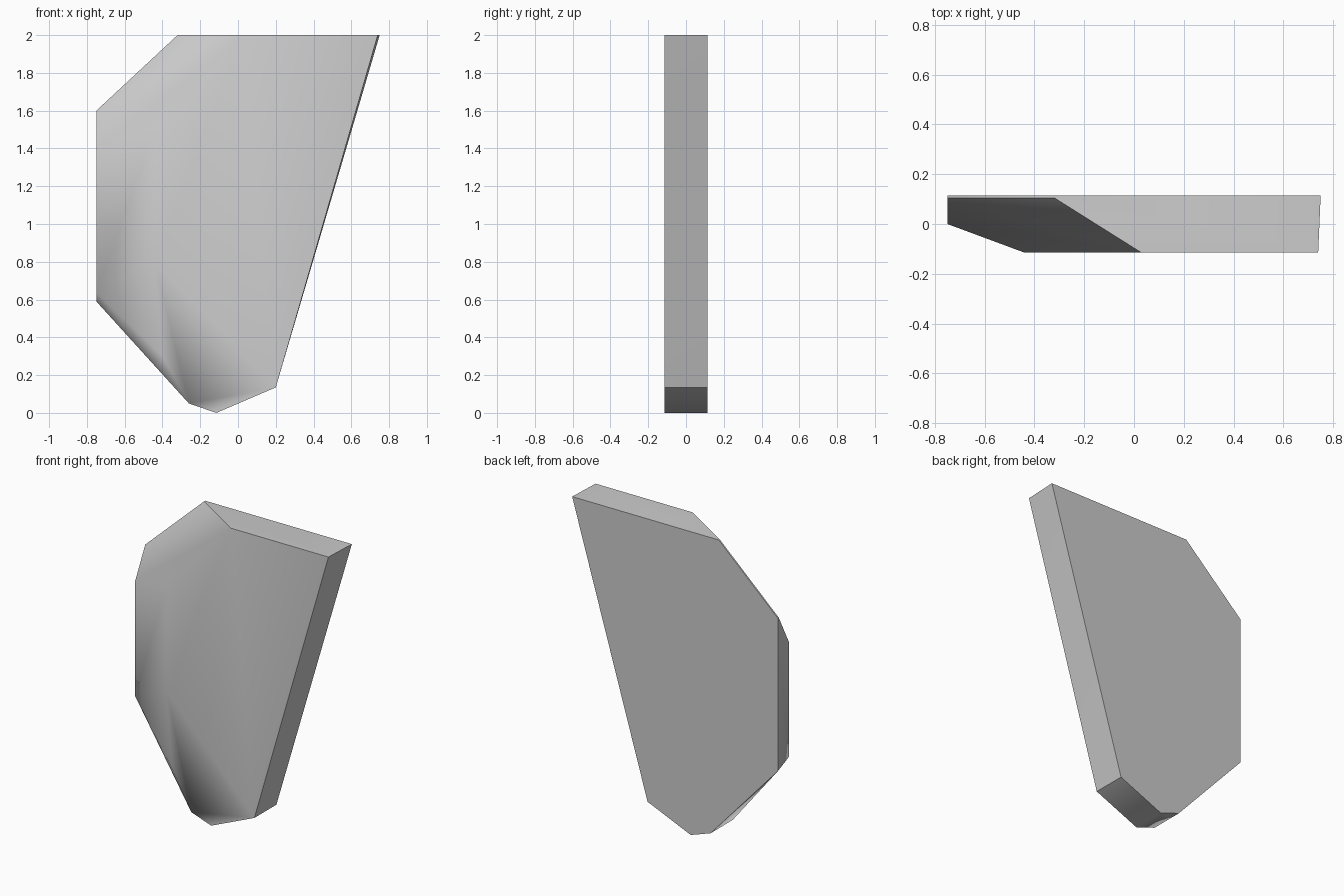
import bpy
import bmesh
import math

default = bpy.data.objects.get("Cube")
if default:
    bpy.data.objects.remove(default, do_unlink=True)


def make_material(name, colour):
    mat = bpy.data.materials.new(name)
    mat.use_nodes = True
    mat.diffuse_color = colour
    mat.node_tree.nodes["Principled BSDF"].inputs["Base Color"].default_value = colour
    return mat


HALF = 0.115   # half of the slab thickness
RIM = 0.105    # where the upper chamfer starts, just ahead of the back

# Outline of the flat back (x, z)
back = [(-0.32, 2), (0.75, 2), (0.2, 0.135), (-0.115, 0),
        (-0.26, 0.05), (-0.75, 0.59), (-0.75, 1.6)]
# Outline of the flat front, narrower along the chamfered side
front = [(0.03, 2), (0.74, 2), (0.2, 0.135), (-0.115, 0),
         (-0.26, 0.05), (-0.4, 0.3), (-0.44, 0.8), (-0.44, 1.5)]
# Front edge of the narrow upright side, and start of the upper chamfer
side = [(-0.75, 0.64), (-0.75, 1.4)]
rim = [(-0.32, 2), (-0.75, 1.6)]

# The slab is convex, so wrap a hull around its outlines
bm = bmesh.new()
for outline, y in ((back, HALF), (front, -HALF), (side, 0), (rim, RIM)):
    for x, z in outline:
        bm.verts.new((x, y, z))
bmesh.ops.convex_hull(bm, input=bm.verts[:])
bmesh.ops.dissolve_limit(bm, angle_limit=math.radians(1),
                         verts=bm.verts[:], edges=bm.edges[:])
bmesh.ops.recalc_face_normals(bm, faces=bm.faces[:])
mesh = bpy.data.meshes.new("chamfered_slab")
bm.to_mesh(mesh)
bm.free()

slab = bpy.data.objects.new("chamfered_slab", mesh)
bpy.context.collection.objects.link(slab)
mesh.materials.append(make_material("plain grey", (0.6, 0.6, 0.6, 1)))

# Blend the shallow chamfers into the front, keep the other edges crisp
bpy.ops.object.select_all(action="DESELECT")
slab.select_set(True)
bpy.context.view_layer.objects.active = slab
bpy.ops.object.shade_smooth_by_angle(angle=math.radians(45))
